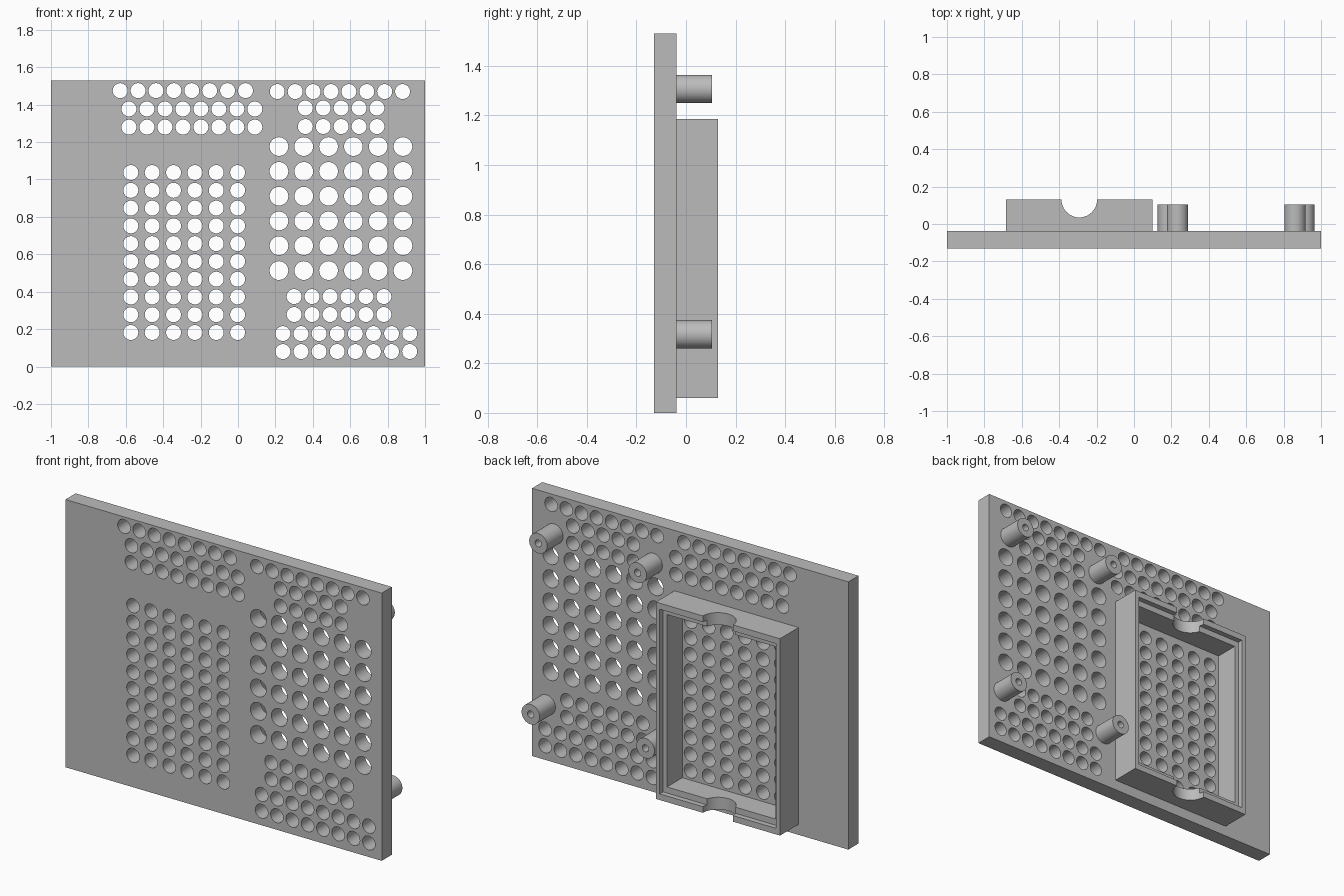
import bpy
import bmesh
import math
from mathutils import Matrix, Vector

default = bpy.data.objects.get("Cube")
if default:
    bpy.data.objects.remove(default, do_unlink=True)

grey = bpy.data.materials.new("plain grey")
grey.use_nodes = True
colour = (0.5, 0.5, 0.5, 1)
grey.diffuse_color = colour
grey.node_tree.nodes["Principled BSDF"].inputs["Base Color"].default_value = colour

FRONT, BACK, RIM, POST_END = -0.13, -0.038, 0.13, 0.105
HEIGHT = 1.53


def add_box(bm, x, y, z):
    """Box from (low, high) ranges."""
    low, high = Vector((x[0], y[0], z[0])), Vector((x[1], y[1], z[1]))
    size = high - low
    m = Matrix.Translation((low + high) / 2) @ Matrix.Diagonal((*size, 1))
    bmesh.ops.create_cube(bm, size=1, matrix=m)


def add_rod(bm, centre, radius, length, axis="X", sides=32):
    """Cylinder turned about the given axis, X to lie along y."""
    turn = Matrix.Rotation(math.pi / 2, 4, axis) if axis else Matrix()
    bmesh.ops.create_cone(bm, cap_ends=True, segments=sides, radius1=radius,
                          radius2=radius, depth=length,
                          matrix=Matrix.Translation(centre) @ turn)


def make_object(name, bm):
    mesh = bpy.data.meshes.new(name)
    bm.to_mesh(mesh)
    bm.free()
    mesh.materials.append(grey)
    obj = bpy.data.objects.new(name, mesh)
    bpy.context.collection.objects.link(obj)
    return obj


def select(obj):
    bpy.ops.object.select_all(action="DESELECT")
    obj.select_set(True)
    bpy.context.view_layer.objects.active = obj


def cut(obj, bm):
    """Subtract a temporary cutter and remove it."""
    cutter = make_object("cutter", bm)
    cutter.hide_render = True
    mod = obj.modifiers.new("cut", "BOOLEAN")
    mod.operation, mod.solver, mod.object = "DIFFERENCE", "EXACT", cutter
    select(obj)
    bpy.ops.object.modifier_apply(modifier=mod.name)
    bpy.data.objects.remove(cutter, do_unlink=True)


def smooth(obj):
    select(obj)
    bpy.ops.object.shade_smooth_by_angle(angle=math.radians(35))


# Perforated panel
bm = bmesh.new()
add_box(bm, (-1, 1), (FRONT, BACK), (0, HEIGHT))
panel = make_object("panel", bm)

# Vent groups: first x, last x, columns, first z, last z, rows, radius
vents = [
    (-0.63, 0.04, 8, 1.475, 1.475, 1, 0.04),
    (-0.583, 0.09, 8, 1.28, 1.377, 2, 0.04),
    (0.21, 0.88, 8, 1.47, 1.47, 1, 0.04),
    (0.36, 0.743, 5, 1.283, 1.382, 2, 0.04),
    (0.219, 0.882, 6, 0.513, 1.176, 6, 0.05),
    (0.30, 0.78, 6, 0.278, 0.374, 2, 0.04),
    (0.24, 0.918, 8, 0.08, 0.176, 2, 0.04),
    (-0.573, -0.002, 6, 0.182, 1.037, 10, 0.04),
]
holes = bmesh.new()
for x0, x1, cols, z0, z1, rows, radius in vents:
    for c in range(cols):
        for r in range(rows):
            x = x0 + (x1 - x0) * c / max(cols - 1, 1)
            z = z0 + (z1 - z0) * r / max(rows - 1, 1)
            add_rod(holes, (x, (FRONT + BACK) / 2, z), radius, 0.3)
cut(panel, holes)
smooth(panel)

# Open compartment frame on the back
left, right, bottom, top = -0.685, 0.10, 0.06, 1.185
bm = bmesh.new()
add_box(bm, (left, right), (BACK, RIM), (bottom, top))
frame = make_object("compartment_frame", bm)

cavity = bmesh.new()
add_box(cavity, (left + 0.05, right - 0.05), (BACK - 0.1, RIM + 0.1),
        (bottom + 0.07, top - 0.07))
cut(frame, cavity)

# Shallow ledge for a lid
ledge = bmesh.new()
add_box(ledge, (left + 0.025, right - 0.025), (RIM - 0.03, RIM + 0.1),
        (bottom + 0.035, top - 0.035))
cut(frame, ledge)

# Half-round finger notches through the top and bottom walls
notch = bmesh.new()
add_rod(notch, ((left + right) / 2, RIM, HEIGHT / 2), 0.095, 2, axis=None, sides=48)
cut(frame, notch)
smooth(frame)

# Mounting posts with blind screw holes
posts = {"upper_inner_post": (0.233, 1.307), "upper_outer_post": (0.861, 1.307),
         "lower_inner_post": (0.183, 0.317), "lower_outer_post": (0.909, 0.317)}
for name, (x, z) in posts.items():
    bm = bmesh.new()
    add_rod(bm, (x, (BACK + POST_END) / 2, z), 0.057, POST_END - BACK, sides=48)
    post = make_object(name, bm)
    bore = bmesh.new()
    add_rod(bore, (x, POST_END, z), 0.02, 2 * (POST_END - BACK) - 0.01, sides=24)
    cut(post, bore)
    smooth(post)
